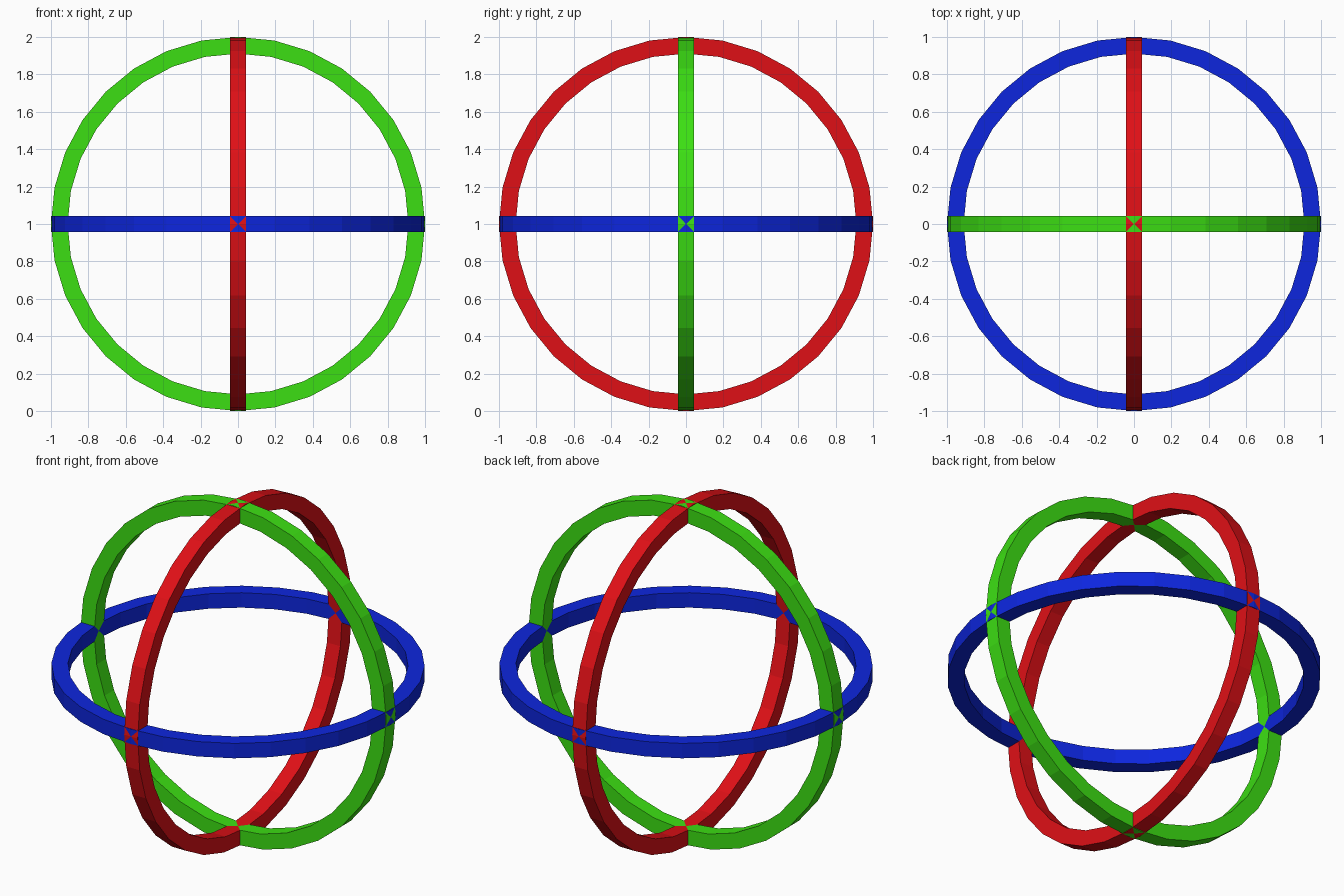
import bpy, bmesh
from math import pi
from mathutils import Matrix, Vector

if "Cube" in bpy.data.objects:
    bpy.data.objects.remove(bpy.data.objects["Cube"])

OUTER, INNER, HALF, SIDES = 1.0, 0.911, 0.044, 32


def ring(name, color, rotation):
    # Square section swept around z, then turned into its own plane
    bm = bmesh.new()
    section = [(INNER, -HALF), (OUTER, -HALF), (OUTER, HALF), (INNER, HALF)]
    verts = [bm.verts.new((r, 0, z)) for r, z in section]
    edges = [bm.edges.new((verts[i], verts[(i + 1) % 4])) for i in range(4)]
    bmesh.ops.spin(bm, geom=verts + edges, cent=(0, 0, 0), axis=(0, 0, 1),
                   angle=2 * pi, steps=SIDES)
    bmesh.ops.remove_doubles(bm, verts=bm.verts, dist=1e-4)
    bmesh.ops.recalc_face_normals(bm, faces=bm.faces)
    bm.transform(Matrix.Translation(Vector((0, 0, OUTER))) @ rotation)
    mesh = bpy.data.meshes.new(name)
    bm.to_mesh(mesh)
    bm.free()
    mat = bpy.data.materials.new(name + "_color")
    mat.diffuse_color = (*color, 1)
    mat.use_nodes = True
    mat.node_tree.nodes["Principled BSDF"].inputs["Base Color"].default_value = mat.diffuse_color
    mesh.materials.append(mat)
    obj = bpy.data.objects.new(name, mesh)
    bpy.context.collection.objects.link(obj)


# Three interlocking rings, one per axis
ring("horizontal_ring", (0.004, 0.019, 0.73), Matrix.Identity(4))
ring("front_ring", (0.045, 0.74, 0.0065), Matrix.Rotation(pi / 2, 4, 'X'))
ring("side_ring", (0.74, 0.005, 0.008), Matrix.Rotation(pi / 2, 4, 'Y'))
